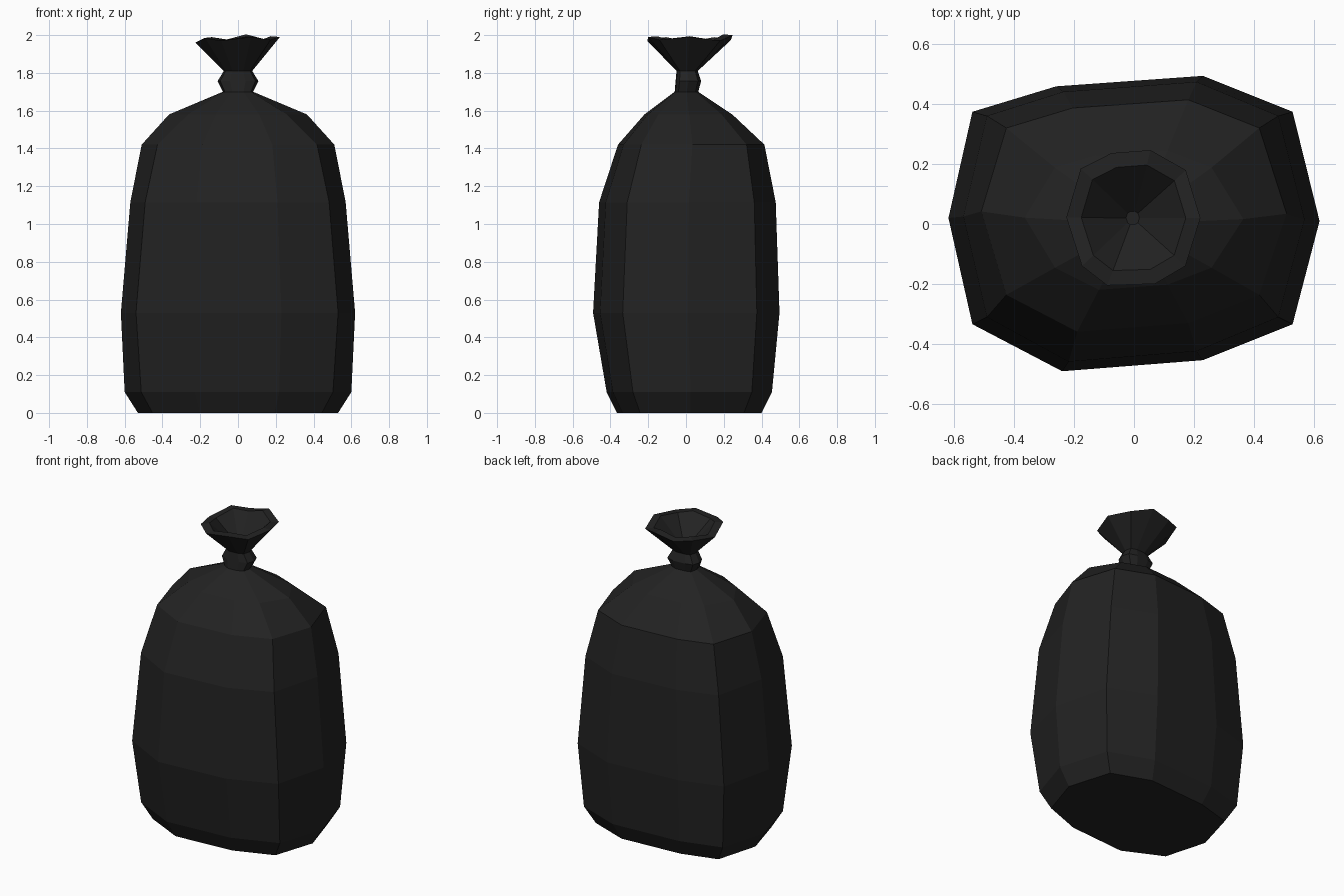
import bpy, bmesh

if "Cube" in bpy.data.objects:
    bpy.data.objects.remove(bpy.data.objects["Cube"])

black = bpy.data.materials.new("black plastic")
black.diffuse_color = (0.016, 0.016, 0.016, 1)
black.use_nodes = True
black.node_tree.nodes["Principled BSDF"].inputs["Base Color"].default_value = black.diffuse_color

# Ten-sided bulging cross-section at the widest height
SECTION = [(.62, .01), (.53, .375), (.23, .495), (-.26, .46), (-.54, .375),
           (-.62, .02), (-.54, -.335), (-.24, -.492), (.23, -.455), (.53, -.335)]


def ring(z, hx, y0, y1, corner=1.0):
    """Section fitted to half width hx and depth y0..y1; corner pulls the corners in."""
    sy = (y1 - y0) / .987
    cy = y0 + .492 * sy
    return [(x * hx / .62 * (1 if i % 5 == 0 else corner), y * sy + cy, z)
            for i, (x, y) in enumerate(SECTION)]


def loft(name, rings, cap_start=False, cap_end=False):
    bm = bmesh.new()
    loops = [[bm.verts.new(p) for p in r] for r in rings]
    n = len(SECTION)
    for a, b in zip(loops, loops[1:]):
        for i in range(n):
            j = (i + 1) % n
            bm.faces.new((a[i], a[j], b[j], b[i]))
    if cap_start:
        bm.faces.new(loops[0][::-1])
    if cap_end:
        bm.faces.new(loops[-1])
    me = bpy.data.meshes.new(name)
    bm.to_mesh(me)
    bm.free()
    me.materials.append(black)
    ob = bpy.data.objects.new(name, me)
    bpy.context.collection.objects.link(ob)
    return ob


# Filled bag body, from the flat base to the gathered neck
neck_low = ring(1.70, .08, -.06, .065)
loft("bag_body", [ring(0, .53, -.365, .40, .98),
                  ring(.11, .60, -.42, .455, .98),
                  ring(.53, .62, -.492, .495),
                  ring(1.115, .57, -.46, .475, .99),
                  ring(1.42, .51, -.36, .415, .96),
                  ring(1.58, .365, -.22, .245, .83),
                  neck_low], cap_start=True)

# Knotted band around the neck
neck_high = ring(1.81, .075, -.05, .062)
loft("tied_neck", [neck_low, ring(1.757, .108, -.055, .08), neck_high])

# Flared, ruffled opening with a thick rim and a hollow inside
rim_z = [1.99, 1.97, 2.0, 1.973, 1.985, 1.96, 1.985, 1.97, 1.99, 1.975]
rim_xy = [(.222, .02), (.173, .18), (.055, .247), (-.075, .237), (-.178, .185),
          (-.226, .022), (-.174, -.14), (-.09, -.205), (.07, -.2), (.172, -.14)]
rim = [(x, y, z) for (x, y), z in zip(rim_xy, rim_z)]
inner = [(x * .78, .02 + (y - .02) * .78, z + .004) for x, y, z in rim]
throat = [(x * .1 - .004, .02 + (y - .02) * .1, 1.84) for x, y, z in rim]
loft("ruffled_top", [neck_high, rim, inner, throat], cap_end=True)
